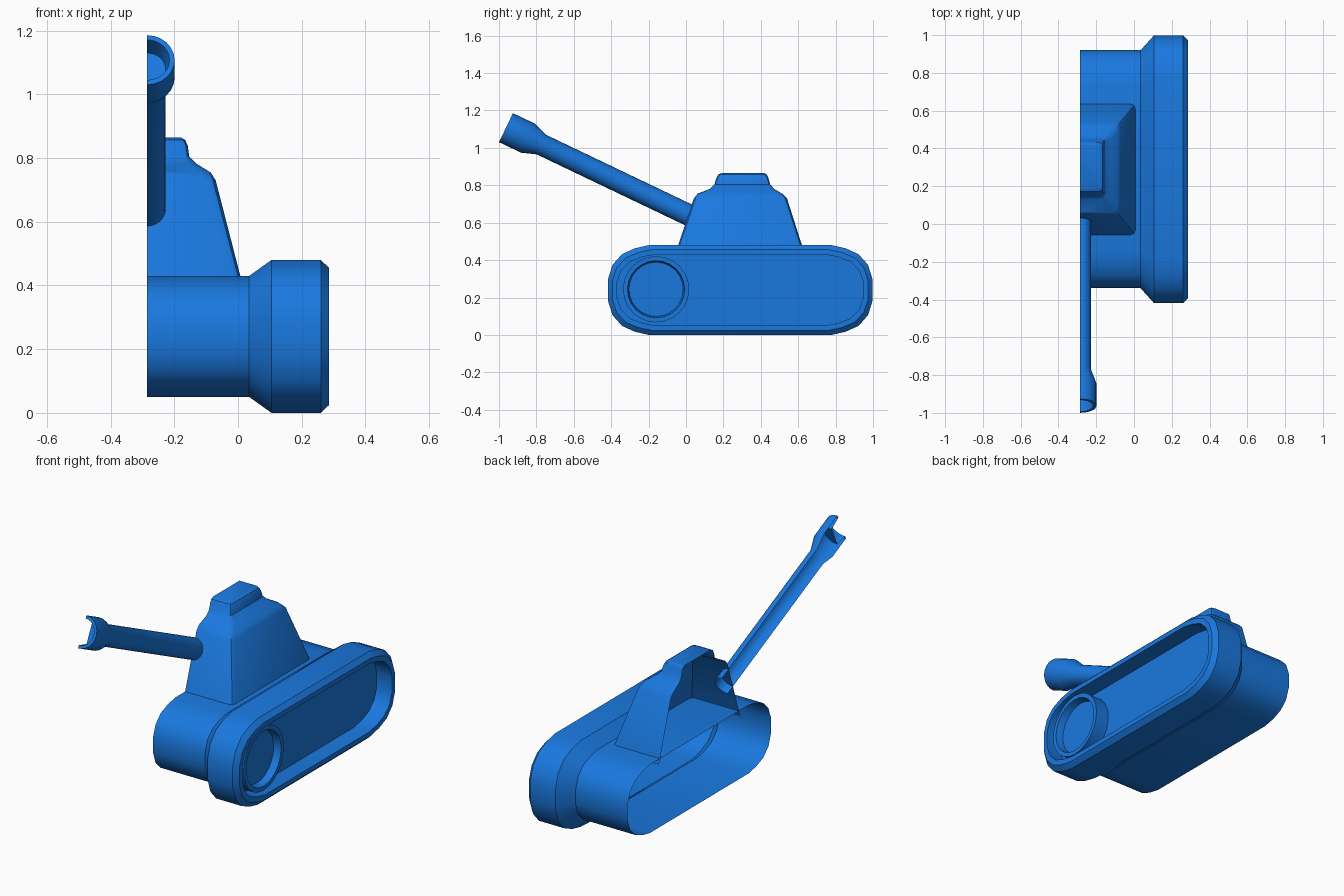
import bpy
import math
from mathutils import Vector

if "Cube" in bpy.data.objects:
    bpy.data.objects.remove(bpy.data.objects["Cube"])

CUT = -0.285  # open centre plane of the half model

blue = bpy.data.materials.new("blue")
blue.diffuse_color = (0.01, 0.19, 0.74, 1)
blue.use_nodes = True
blue.node_tree.nodes["Principled BSDF"].inputs["Base Color"].default_value = blue.diffuse_color


def loft(name, rings, closed=True, cap=False, flip=False, angle=28):
    """Skin a list of equal-length rings into one surface."""
    n = len(rings[0])
    verts = [p for ring in rings for p in ring]
    faces = []
    for r in range(len(rings) - 1):
        for i in range(n if closed else n - 1):
            j = (i + 1) % n
            faces.append((r * n + i, r * n + j, (r + 1) * n + j, (r + 1) * n + i))
    if cap:
        faces.append(tuple((len(rings) - 1) * n + i for i in range(n)))
    if flip:
        faces = [f[::-1] for f in faces]
    mesh = bpy.data.meshes.new(name)
    mesh.from_pydata(verts, [], faces)
    mesh.materials.append(blue)
    obj = bpy.data.objects.new(name, mesh)
    bpy.context.collection.objects.link(obj)
    bpy.ops.object.select_all(action='DESELECT')
    bpy.context.view_layer.objects.active = obj
    obj.select_set(True)
    bpy.ops.object.shade_smooth_by_angle(angle=math.radians(angle))
    return obj


# Hull and track: rounded side profile swept outwards, then into the recess
corner = [(1, .23), (.965, .56), (.893, .80), (.795, .93), (.69, 1)]
profile = corner + [(-y, z) for y, z in corner[::-1]]
profile += [(-y, -z) for y, z in profile]


def hull_ring(x, half_y, half_z):
    return [(x, 0.29 + y * half_y, 0.24 + z * half_z) for y, z in profile]


hull_sections = [(CUT, .63, .19), (.035, .63, .19), (.105, .708, .24),
                 (.26, .708, .24), (.285, .684, .216), (.285, .658, .19),
                 (.19, .658, .19)]
loft("hull_and_track", [hull_ring(*s) for s in hull_sections], cap=True)


# Front wheel: raised rim with a sunken disc
def wheel_ring(x, r, n=24):
    return [(x, -0.16 + r * math.cos(math.tau * i / n),
             0.244 + r * math.sin(math.tau * i / n)) for i in range(n)]


loft("front_wheel", [wheel_ring(*s) for s in
                     [(.19, .177), (.27, .177), (.27, .153), (.23, .145)]], cap=True)


# Turret: tapered half box with chamfered corners and a raised hatch
def turret_ring(z, x, y0, y1, c):
    return [(CUT, y0, z), (x - c, y0, z), (x - c * .3, y0 + c * .3, z),
            (x, y0 + c, z), (x, y1 - c, z), (x - c * .3, y1 - c * .3, z),
            (x - c, y1, z), (CUT, y1, z)]


turret_sections = [(.40, .015, -.068, .645, .025), (.73, -.07, .042, .54, .03),
                   (.755, -.086, .062, .515, .03), (.782, -.13, .13, .47, .025),
                   (.805, -.153, .152, .45, .02), (.84, -.158, .163, .44, .02),
                   (.857, -.166, .172, .432, .02), (.865, -.18, .19, .42, .02)]
loft("turret", [turret_ring(*s) for s in turret_sections], closed=False, cap=True)

# Gun barrel: half lathe along a sloping axis, with a hollow muzzle
muzzle = Vector((CUT, -0.9625, 1.108))
axis = Vector((0, .902, -.431)).normalized()
up = Vector((0, .431, .902)).normalized()


def barrel_ring(d, r, n=12):
    ring = []
    for i in range(n + 1):
        a = math.pi * i / n
        ring.append(muzzle + axis * d + up * (r * math.cos(a))
                    + Vector((r * math.sin(a), 0, 0)))
    return ring


barrel_sections = [(1.14, .058), (.21, .058), (.13, .086), (0, .086),
                   (0, .07), (.07, .058)]
loft("gun_barrel", [barrel_ring(*s) for s in barrel_sections],
     closed=False, cap=True, flip=True)
